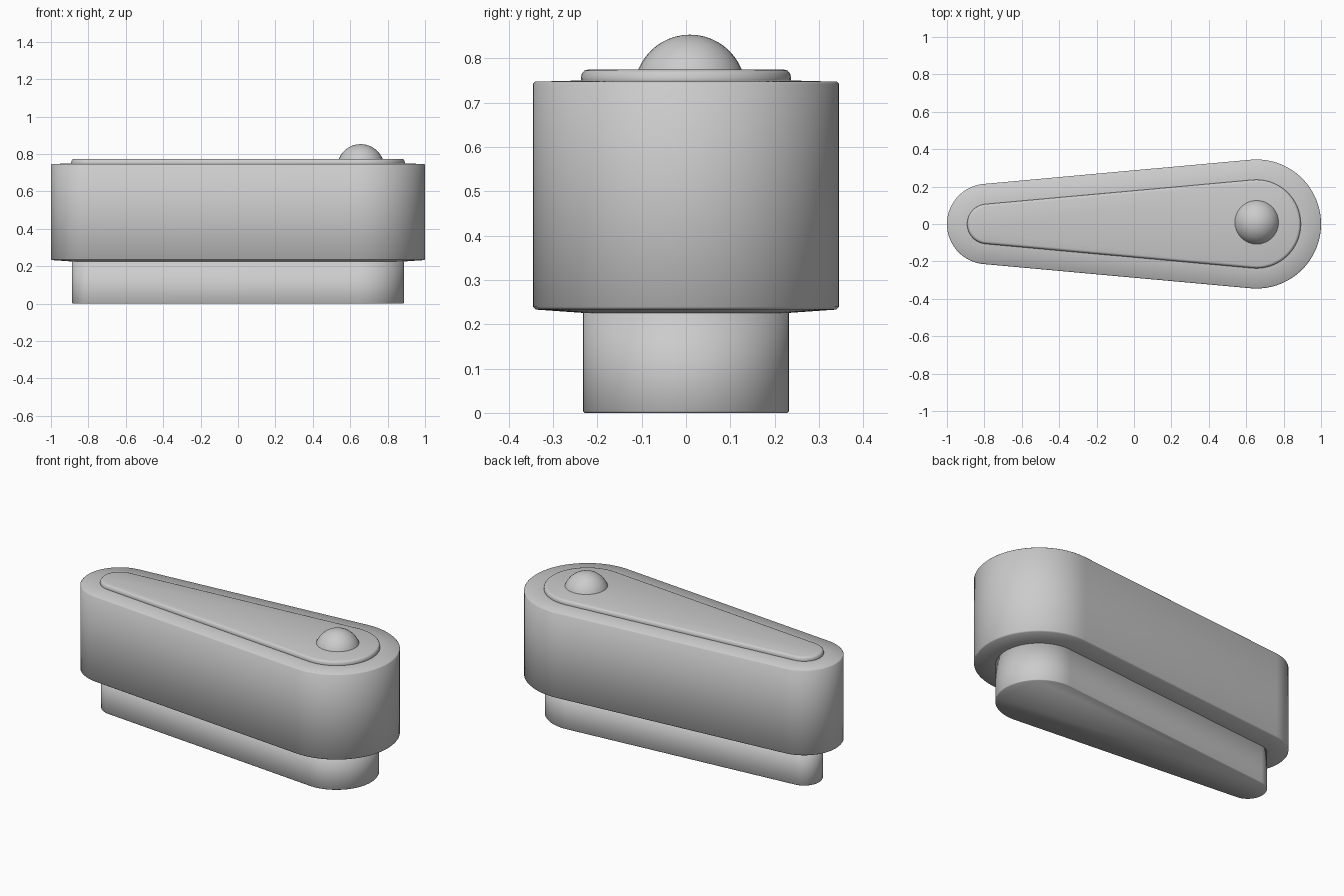
import bpy, bmesh, math

if "Cube" in bpy.data.objects:
    bpy.data.objects.remove(bpy.data.objects["Cube"])

BIG_X, BIG_R = 0.655, 0.345
SMALL_X, SMALL_R = -0.785, 0.215
TANGENT = math.acos((SMALL_R - BIG_R) / (BIG_X - SMALL_X))


def outline(inset, steps=40):
    """Tapered capsule: two arcs joined by their common tangents."""
    pts = []
    arcs = ((BIG_X, BIG_R, -TANGENT, TANGENT),
            (SMALL_X, SMALL_R, TANGENT, 2 * math.pi - TANGENT))
    for cx, r, a0, a1 in arcs:
        for i in range(steps + 1):
            a = a0 + (a1 - a0) * i / steps
            pts.append((cx + (r - inset) * math.cos(a), (r - inset) * math.sin(a)))
    return pts


def finish(bm, name):
    for f in bm.faces:
        f.smooth = True
    bmesh.ops.recalc_face_normals(bm, faces=bm.faces[:])
    mesh = bpy.data.meshes.new(name)
    bm.to_mesh(mesh)
    bm.free()
    bpy.context.collection.objects.link(bpy.data.objects.new(name, mesh))


def loft(name, profile):
    """Stack outlines given as (inset, z) and cap both ends."""
    bm = bmesh.new()
    rings = [[bm.verts.new((x, y, z)) for x, y in outline(inset)] for inset, z in profile]
    n = len(rings[0])
    for lo, hi in zip(rings, rings[1:]):
        for i in range(n):
            j = (i + 1) % n
            bm.faces.new((lo[i], lo[j], hi[j], hi[i]))
    bm.faces.new(rings[0][::-1])
    bm.faces.new(rings[-1])
    finish(bm, name)


# Narrow foot
loft("base", [(0.116, 0.0), (0.113, 0.004), (0.113, 0.24)])

# Wide main body with tiny edge rounding
loft("body", [(0.12, 0.225), (0.006, 0.233), (0.0, 0.239),
              (0.0, 0.742), (0.005, 0.747), (0.12, 0.75)])

# Thin raised plate with rounded rim
plate = [(0.108, 0.74), (0.108, 0.755)]
plate += [(0.108 + 0.015 * (1 - math.cos(a)), 0.757 + 0.017 * math.sin(a))
          for a in (math.radians(d) for d in (30, 60, 90))]
loft("top_plate", plate)

# Dome button
R, CZ = 0.126, 0.727
bm = bmesh.new()
bmesh.ops.create_uvsphere(bm, u_segments=32, v_segments=24, radius=R)
bmesh.ops.translate(bm, verts=bm.verts[:], vec=(0.656, 0.009, CZ))
cut = bmesh.ops.bisect_plane(bm, geom=bm.verts[:] + bm.edges[:] + bm.faces[:],
                             plane_co=(0, 0, 0.765), plane_no=(0, 0, 1), clear_inner=True)
bmesh.ops.contextual_create(bm, geom=[e for e in cut["geom_cut"]
                                      if isinstance(e, bmesh.types.BMEdge)])
finish(bm, "dome_button")
